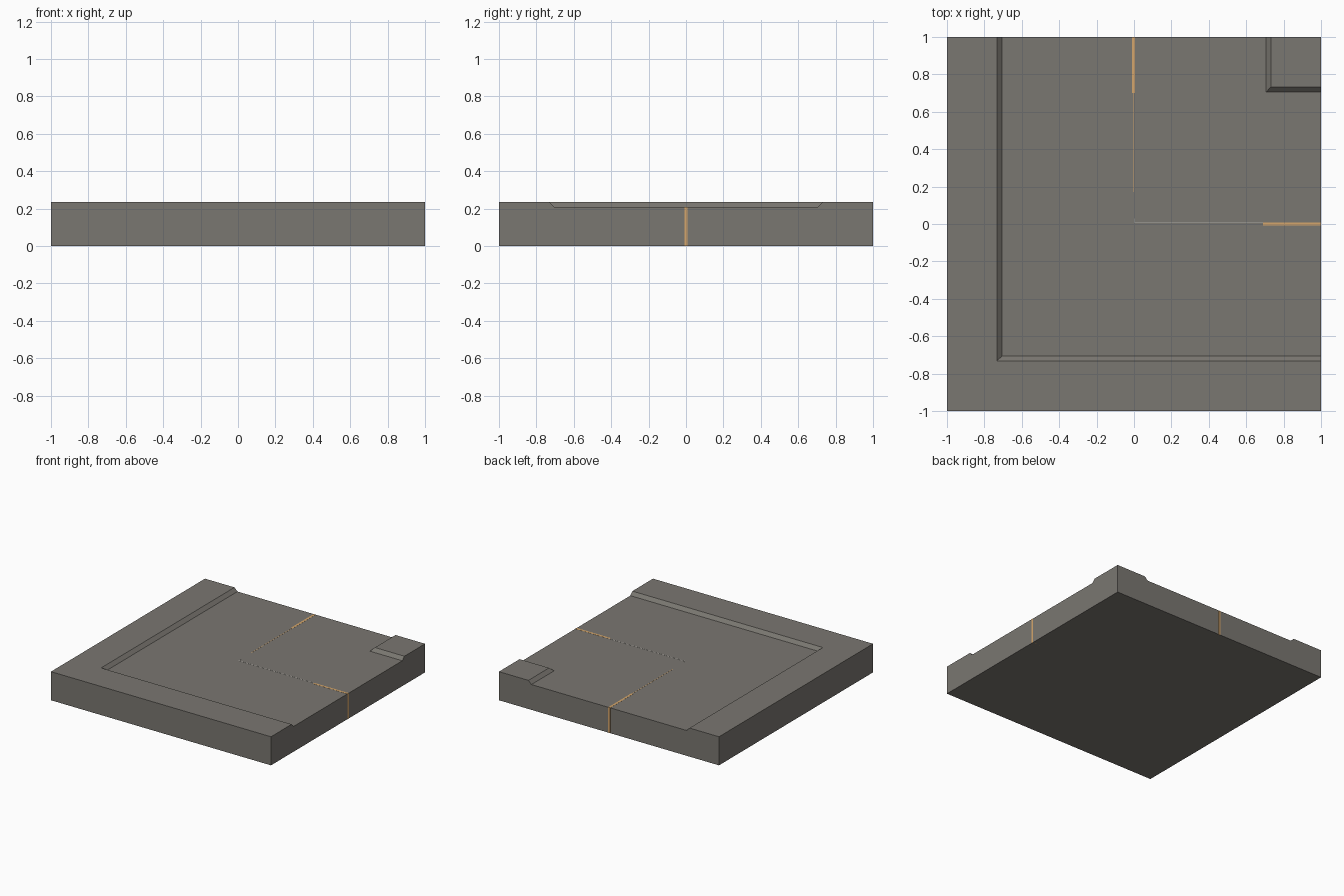
import bpy, bmesh

if "Cube" in bpy.data.objects:
    bpy.data.objects.remove(bpy.data.objects["Cube"])

def mat(name, c):
    m = bpy.data.materials.new(name)
    m.diffuse_color = (*c, 1)
    m.use_nodes = True
    m.node_tree.nodes["Principled BSDF"].inputs["Base Color"].default_value = m.diffuse_color
    return m

grey = mat("asphalt grey", (0.195, 0.184, 0.165))
orange = mat("line orange", (0.66, 0.38, 0.15))
pale = mat("pale seam", (0.45, 0.43, 0.40))

def add(name, bm, m):
    bmesh.ops.recalc_face_normals(bm, faces=bm.faces)
    me = bpy.data.meshes.new(name)
    bm.to_mesh(me)
    bm.free()
    me.materials.append(m)
    ob = bpy.data.objects.new(name, me)
    bpy.context.collection.objects.link(ob)
    return ob

def prism(name, low, z0, high, z1, m):
    """Closed solid between two matching outlines."""
    bm = bmesh.new()
    a = [bm.verts.new((x, y, z0)) for x, y in low]
    b = [bm.verts.new((x, y, z1)) for x, y in high]
    bm.faces.new(a[::-1])
    bm.faces.new(b)
    n = len(a)
    for i in range(n):
        j = (i + 1) % n
        bm.faces.new((a[i], a[j], b[j], b[i]))
    return add(name, bm, m)

def box(name, x0, x1, y0, y1, z0, z1, m):
    r = [(x0, y0), (x1, y0), (x1, y1), (x0, y1)]
    return prism(name, r, z0, r, z1, m)

TOP, ROAD, EDGE, SLOPE = 0.235, 0.208, 0.705, 0.027

# Square tile with the bent road sunk into it
tile = box("road_tile", -1, 1, -1, 1, 0, TOP, grey)

def bend(o):
    e, i, far = EDGE + o, EDGE + o, 1.3
    return [(-e, -e), (far, -e), (far, EDGE + o), (i, i), (i, far), (-e, far)]

# Cutter: L-shaped road bed whose sides slope outward at the kerbs
cutter = prism("road_cutter", bend(0), ROAD, bend(2 * SLOPE), ROAD + 2 * (TOP - ROAD), grey)
cutter.hide_render = True
cutter.hide_viewport = True
mod = tile.modifiers.new("sunken road", 'BOOLEAN')
mod.operation = 'DIFFERENCE'
mod.solver = 'EXACT'
mod.object = cutter

# Centre line stubs at the two open ends, running down the side faces
E, L = 0.0008, ROAD + 0.0008
box("right_line", 0.69, 1 + E, -0.009, 0.009, 0, L, orange)
box("back_line", -0.012, 0.006, 0.70, 1 + E, 0, L, orange)

# Hairline seams carrying on to the middle of the bend
box("back_seam", -0.004, 0, 0.17, 0.70, ROAD - 0.004, L, orange)
box("right_seam", 0.004, 0.69, 0.005, 0.009, ROAD - 0.004, L, pale)
box("corner_seam", 0.002, 0.005, 0.005, 0.03, ROAD - 0.004, L, pale)

# Remove the cutter once its shape is baked into the tile
deps = bpy.context.evaluated_depsgraph_get()
baked = bpy.data.meshes.new_from_object(tile.evaluated_get(deps))
tile.modifiers.clear()
tile.data = baked
bpy.data.objects.remove(cutter)
